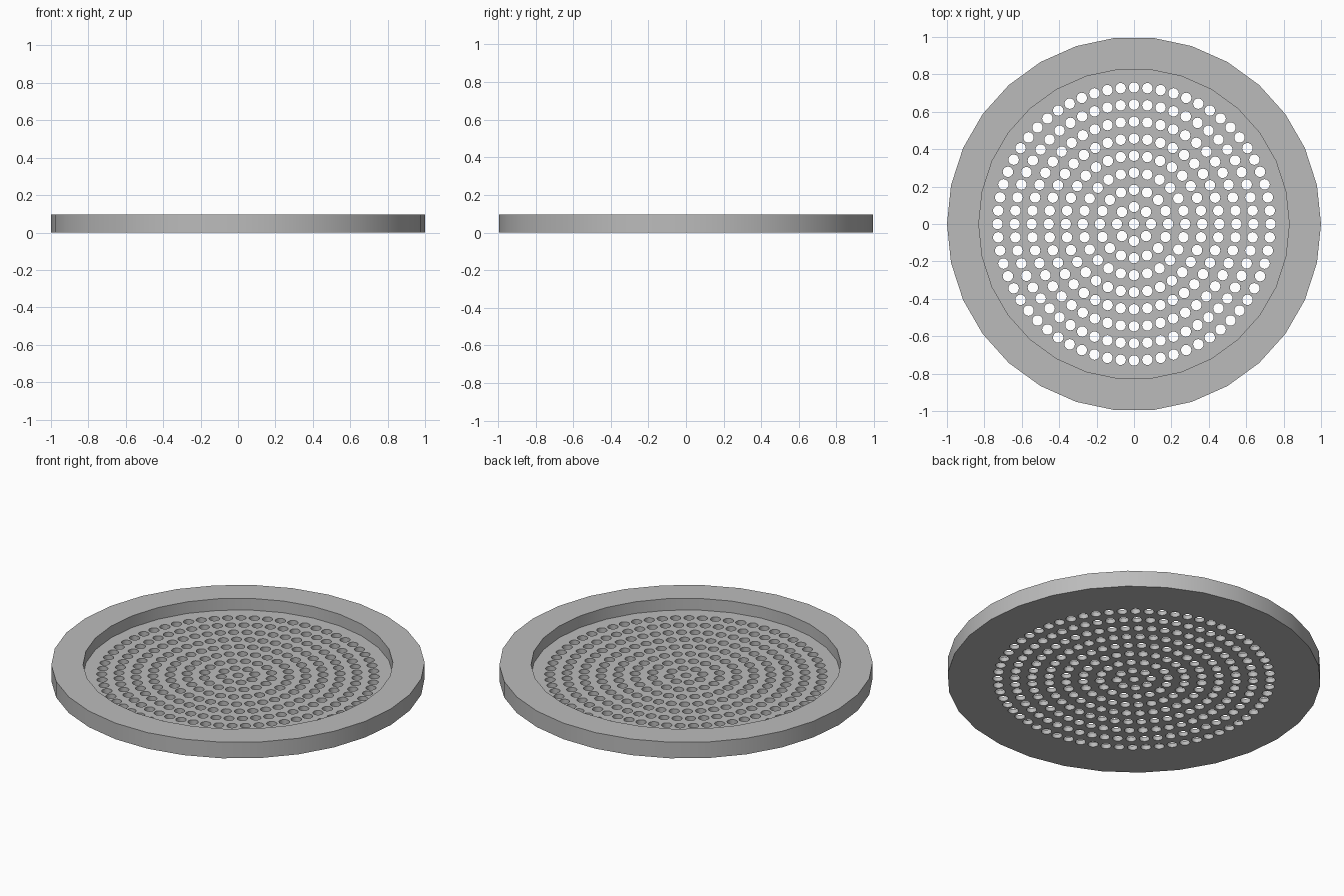
import bpy, bmesh
from math import cos, sin, pi, radians
from mathutils import Matrix

HEIGHT, FLOOR = 0.095, 0.026
OUTER, INNER, SIDES = 1.0, 0.83, 30
RINGS, PITCH, HOLE = 8, 0.0912, 0.028

cube = bpy.data.objects.get("Cube")
if cube:
    bpy.data.objects.remove(cube, do_unlink=True)

grey = bpy.data.materials.new("grey")
grey.use_nodes = True
colour = (0.5, 0.5, 0.5, 1)
grey.diffuse_color = colour
grey.node_tree.nodes["Principled BSDF"].inputs["Base Color"].default_value = colour


def make_object(name, bm):
    bmesh.ops.recalc_face_normals(bm, faces=bm.faces)
    mesh = bpy.data.meshes.new(name)
    bm.to_mesh(mesh)
    bm.free()
    mesh.materials.append(grey)
    obj = bpy.data.objects.new(name, mesh)
    bpy.context.collection.objects.link(obj)
    return obj


def ring(bm, radius, z):
    return [bm.verts.new((radius * cos(2 * pi * i / SIDES),
                          radius * sin(2 * pi * i / SIDES), z)) for i in range(SIDES)]


# Shallow dish: underside, outer wall, rim, inner wall, floor
bm = bmesh.new()
loops = [ring(bm, r, z) for r, z in
         ((OUTER, 0), (OUTER, HEIGHT), (INNER, HEIGHT), (INNER, FLOOR))]
for a, b in zip(loops, loops[1:]):
    for i in range(SIDES):
        j = (i + 1) % SIDES
        bm.faces.new((a[i], a[j], b[j], b[i]))
bm.faces.new(loops[0])
bm.faces.new(loops[-1])
dish = make_object("strainer_dish", bm)

# Hole cutters: one in the centre, then rings that gain eight holes each
bm = bmesh.new()
spots = [(0, 0)]
for k in range(1, RINGS + 1):
    for i in range(8 * k):
        a = 2 * pi * i / (8 * k)
        spots.append((k * PITCH * cos(a), k * PITCH * sin(a)))
for x, y in spots:
    bmesh.ops.create_cone(bm, cap_ends=True, segments=16, radius1=HOLE, radius2=HOLE,
                          depth=0.2, matrix=Matrix.Translation((x, y, 0)))
cutter = make_object("hole_cutters", bm)

# Punch the holes and shade the curved walls smooth
cut = dish.modifiers.new("holes", "BOOLEAN")
cut.operation, cut.solver, cut.object = "DIFFERENCE", "EXACT", cutter
bpy.context.view_layer.objects.active = dish
dish.select_set(True)
bpy.ops.object.modifier_apply(modifier=cut.name)
bpy.data.objects.remove(cutter, do_unlink=True)
bpy.ops.object.shade_smooth_by_angle(angle=radians(30))
